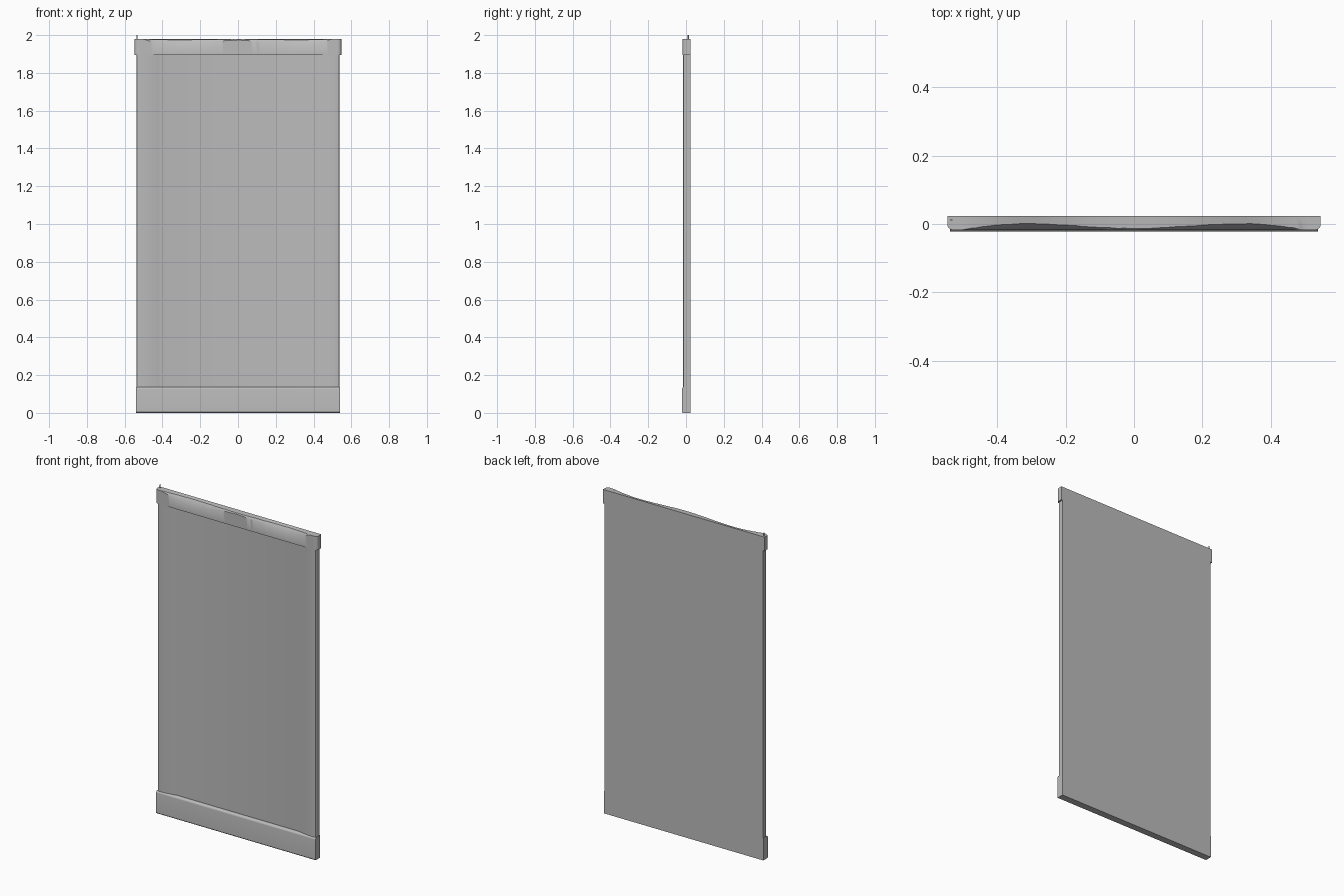
import bpy, bmesh, math, random

cube = bpy.data.objects.get("Cube")
if cube:
    bpy.data.objects.remove(cube, do_unlink=True)

random.seed(4)
BACK = 0.023

grey = bpy.data.materials.new("plain grey")
grey.use_nodes = True
grey.diffuse_color = (0.5, 0.5, 0.5, 1)
grey.node_tree.nodes["Principled BSDF"].inputs["Base Color"].default_value = (0.5, 0.5, 0.5, 1)


def loft(name, sections, angle=35):
    """Skin a row of matching closed loops and cap both ends."""
    bm = bmesh.new()
    rings = [[bm.verts.new(p) for p in ring] for ring in sections]
    count = len(rings[0])
    for a, b in zip(rings, rings[1:]):
        for i in range(count):
            j = (i + 1) % count
            bm.faces.new((a[i], a[j], b[j], b[i]))
    bm.faces.new(rings[0])
    bm.faces.new(rings[-1])
    bmesh.ops.recalc_face_normals(bm, faces=bm.faces)
    mesh = bpy.data.meshes.new(name)
    bm.to_mesh(mesh)
    bm.free()
    mesh.materials.append(grey)
    obj = bpy.data.objects.new(name, mesh)
    bpy.context.collection.objects.link(obj)
    bpy.ops.object.select_all(action='DESELECT')
    obj.select_set(True)
    bpy.context.view_layer.objects.active = obj
    bpy.ops.object.shade_smooth_by_angle(angle=math.radians(angle))
    return obj


# Main panel: raised side rails curving down to a flat, recessed middle
half = [(0.537, BACK), (0.537, -0.008), (0.534, -0.013), (0.528, -0.015)]
for k in range(9):
    t = k / 8
    half.append((0.51 - 0.1 * t, -0.015 + 0.013 * t * t))
outline = half + [(-x, y) for x, y in reversed(half)]
loft("panel", [[(x, y, z) for x, y in outline] for z in (0.005, 1.93)], 20)

# Bottom rail: a thicker band with a rounded upper front edge
rail = [(BACK, 0), (BACK, 0.137), (-0.010, 0.137)]
for k in range(1, 6):
    a = k / 5 * math.pi / 2
    rail.append((-0.010 - 0.012 * math.sin(a), 0.125 + 0.012 * math.cos(a)))
rail += [(-0.022, 0.004), (-0.019, 0)]
loft("bottom_rail", [[(x, y, z) for y, z in rail] for x in (-0.539, 0.539)])


# Top cap: rounded front corners and an uneven double scoop along the top
def scoop_depth(x):
    s = abs(x)
    if s > 0.5:
        return 0
    if s > 0.32:
        return math.cos((s - 0.32) / 0.18 * math.pi / 2)
    return 0.2 + 0.8 * (0.5 - 0.5 * math.cos(s / 0.32 * math.pi))


def cap_section(x):
    corner = max(0, abs(x) - 0.527) / 0.02
    front = -0.018 + 0.017 * (1 - math.sqrt(max(0, 1 - corner ** 2)))
    d = scoop_depth(x)
    rough = random.uniform(-0.0015, 0.0015) if d > 0 else 0
    crest = front + 0.001 + 0.017 * d + abs(rough)
    lip = 1.979 - 0.034 * d + rough
    return [(x, BACK, 1.895), (x, BACK, 1.98), (x, crest, 1.979 - 0.004 * d),
            (x, front, lip), (x, front, 1.895)]


ends = [0.527 + 0.02 * math.sin(k / 6 * math.pi / 2) for k in range(7)]
middle = [-0.515 + 1.03 * k / 80 for k in range(81)]
stations = [-e for e in reversed(ends)] + middle + ends
loft("top_cap", [cap_section(x) for x in stations])

# Small pin standing on one end of the cap
bpy.ops.mesh.primitive_cylinder_add(vertices=8, radius=0.003, depth=0.06,
                                    location=(-0.535, 0.012, 1.97))
pin = bpy.context.object
pin.name = "corner_pin"
pin.data.materials.append(grey)
